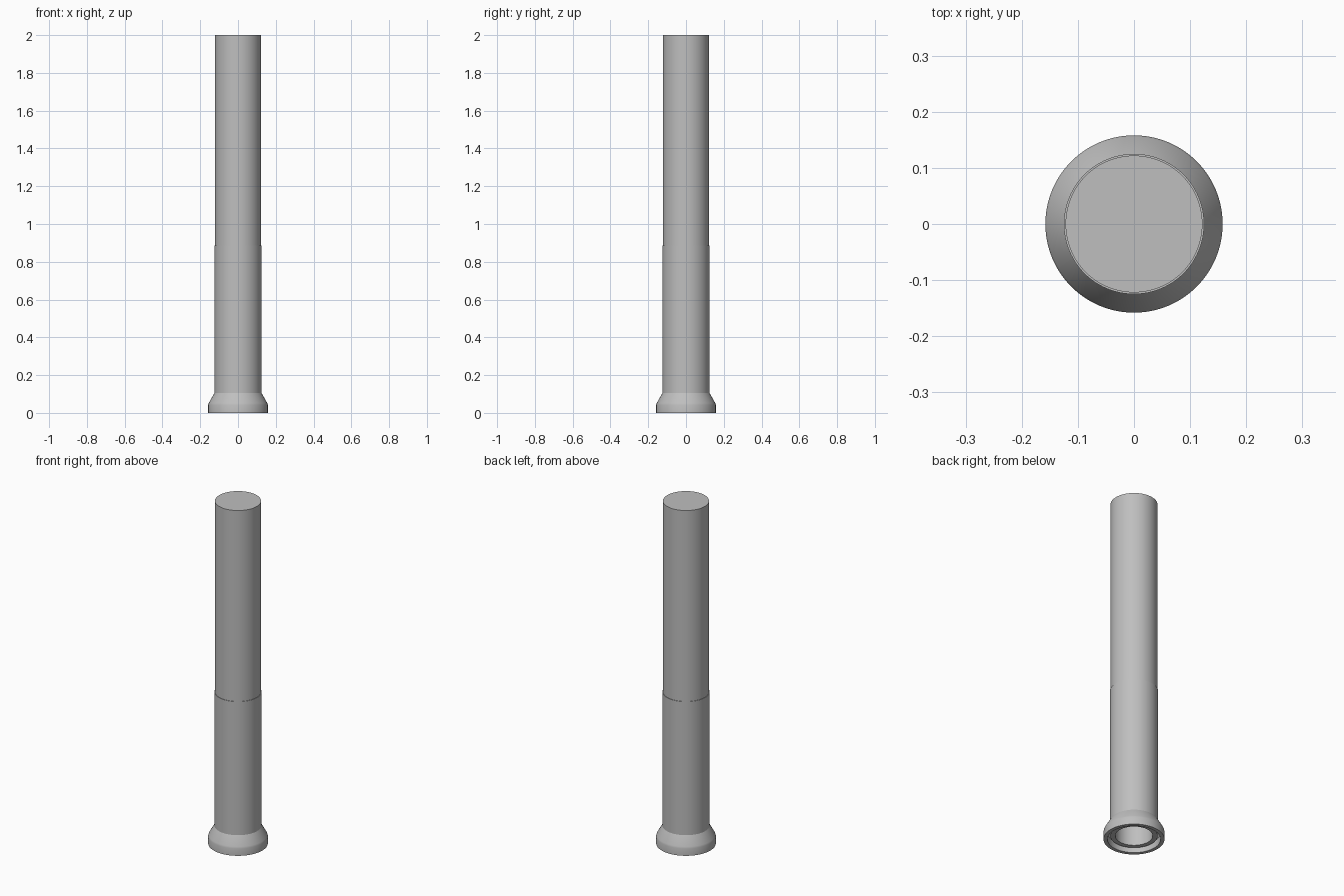
import bpy
import bmesh
import math

cube = bpy.data.objects.get("Cube")
if cube:
    bpy.data.objects.remove(cube, do_unlink=True)

SIDES = 96

grey = bpy.data.materials.new("light grey")
grey.use_nodes = True
grey.diffuse_color = (0.52, 0.52, 0.52, 1)
grey.node_tree.nodes["Principled BSDF"].inputs["Base Color"].default_value = grey.diffuse_color


def lathe(name, profile):
    """Spin an (radius, z) profile around the z axis."""
    bm = bmesh.new()
    verts = [bm.verts.new((r, 0, z)) for r, z in profile]
    edges = [bm.edges.new(pair) for pair in zip(verts, verts[1:])]
    bmesh.ops.spin(bm, geom=verts + edges, cent=(0, 0, 0), axis=(0, 0, 1),
                   angle=math.tau, steps=SIDES, use_merge=True)
    bmesh.ops.remove_doubles(bm, verts=bm.verts, dist=1e-5)
    bmesh.ops.recalc_face_normals(bm, faces=bm.faces)
    mesh = bpy.data.meshes.new(name)
    bm.to_mesh(mesh)
    bm.free()
    mesh.materials.append(grey)
    obj = bpy.data.objects.new(name, mesh)
    bpy.context.collection.objects.link(obj)
    bpy.ops.object.select_all(action="DESELECT")
    obj.select_set(True)
    bpy.context.view_layer.objects.active = obj
    bpy.ops.object.shade_smooth_by_angle(angle=math.radians(25))
    return obj


# Long tube, closed at the top and bored from below
lathe("inner_tube", [(0, 2), (0.122, 2), (0.122, 0.02), (0.097, 0.02),
                     (0.097, 1.97), (0, 1.97)])

# Wider sleeve over the lower half, flaring into a hollow foot
lathe("sleeve_and_foot", [(0.122, 0.885), (0.125, 0.885), (0.125, 0.105),
                          (0.155, 0.052), (0.158, 0.042), (0.158, 0),
                          (0.138, 0), (0.138, 0.04), (0.122, 0.06)])
